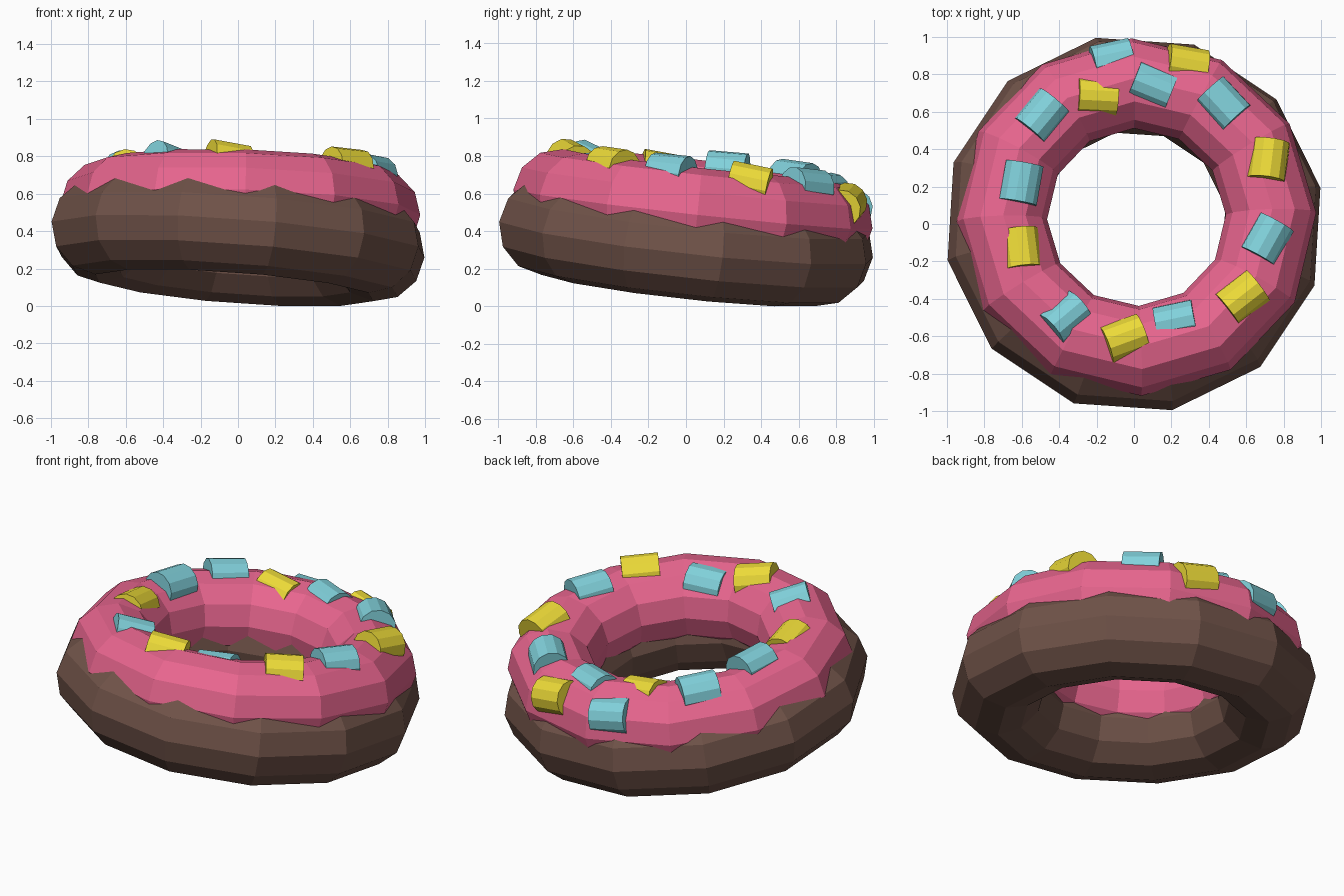
import bpy, bmesh, math
from mathutils import Vector, Matrix
from mathutils.bvhtree import BVHTree

if "Cube" in bpy.data.objects:
    bpy.data.objects.remove(bpy.data.objects["Cube"])


def material(name, rgb):
    m = bpy.data.materials.new(name)
    m.diffuse_color = (*rgb, 1)
    m.use_nodes = True
    m.node_tree.nodes["Principled BSDF"].inputs["Base Color"].default_value = m.diffuse_color
    return m


BROWN = material("dough_brown", (0.16, 0.085, 0.065))
PINK = material("icing_pink", (0.80, 0.13, 0.27))
CYAN = material("sprinkle_cyan", (0.22, 0.64, 0.71))
YELLOW = material("sprinkle_yellow", (0.85, 0.71, 0.04))


def finish(bm, name, mat):
    bmesh.ops.recalc_face_normals(bm, faces=bm.faces[:])
    me = bpy.data.meshes.new(name)
    bm.to_mesh(me)
    bm.free()
    me.materials.append(mat)
    ob = bpy.data.objects.new(name, me)
    bpy.context.collection.objects.link(ob)
    return ob


def tilt(center, sx, sy, yaw):
    """Frame whose flat plane has slopes sx, sy, spun by yaw degrees."""
    n = Vector((-sx, -sy, 1)).normalized()
    rot = Vector((0, 0, 1)).rotation_difference(n).to_matrix().to_4x4()
    return Matrix.Translation(center) @ rot @ Matrix.Rotation(math.radians(yaw), 4, 'Z')


def torus(R, r, frame, seg=12, sides=12):
    bm = bmesh.new()
    rings = []
    for i in range(seg):
        a = 2 * math.pi * i / seg
        ring = []
        for j in range(sides):
            b = 2 * math.pi * j / sides
            d = R + r * math.cos(b)
            ring.append(bm.verts.new(frame @ Vector((d * math.cos(a), d * math.sin(a), r * math.sin(b)))))
        rings.append(ring)
    for i in range(seg):
        p, q = rings[i], rings[(i + 1) % seg]
        for j in range(sides):
            k = (j + 1) % sides
            bm.faces.new((p[j], q[j], q[k], p[k]))
    return bm


# Dough ring, leaning, resting on the ground
dough = torus(0.76, 0.26, tilt((0, 0, 0.36), -0.075, -0.11, 11.3))
low = min(v.co.z for v in dough.verts)
bmesh.ops.translate(dough, verts=dough.verts[:], vec=(0, 0, -low))
finish(dough, "dough", BROWN)

# Icing ring, sunk into the top of the dough
ICE_R, ICE_r = 0.72, 0.242
ice_frame = tilt((0.013, 0.037, 0.518), -0.03, -0.11, 1.5)
icing = torus(ICE_R, ICE_r, ice_frame)
bmesh.ops.recalc_face_normals(icing, faces=icing.faces[:])
surface = BVHTree.FromBMesh(icing)
finish(icing, "icing", PINK)

# Sprinkles: x, y, direction in degrees, visible width, colour
SPRINKLES = [
    (-0.12, 0.92, 12, 0.15, CYAN), (0.29, 0.88, -10, 0.17, YELLOW),
    (0.10, 0.735, -22, 0.13, CYAN), (-0.19, 0.665, -3, 0.12, YELLOW),
    (0.48, 0.65, -47, 0.18, CYAN), (0.725, 0.345, 83, 0.18, YELLOW),
    (0.71, -0.075, 61, 0.17, CYAN), (0.58, -0.385, 38, 0.17, YELLOW),
    (0.21, -0.475, 12, 0.12, CYAN), (-0.05, -0.595, 20, 0.16, YELLOW),
    (-0.36, -0.485, 40, 0.14, CYAN), (-0.58, -0.12, 97, 0.14, YELLOW),
    (-0.595, 0.22, 80, 0.19, CYAN), (-0.49, 0.585, 50, 0.18, CYAN),
]
SPR_R, SPR_L = 0.105, 0.21
for i, (x, y, ang, w, mat) in enumerate(SPRINKLES):
    p = surface.ray_cast(Vector((x, y, 3)), Vector((0, 0, -1)))[0]
    # smooth ring normal at the hit point
    loc = ice_frame.inverted() @ p
    core = Vector((loc.x, loc.y, 0)).normalized() * ICE_R
    n = (ice_frame.to_3x3() @ (loc - core)).normalized()
    d = Vector((math.cos(math.radians(ang)), math.sin(math.radians(ang)), 0))
    d.z = -(n.x * d.x + n.y * d.y) / n.z      # lies in the surface, keeps plan direction
    d.normalize()
    side = n.cross(d)
    depth = math.sqrt(SPR_R ** 2 - (w / 2) ** 2) - w * w / 8 / ICE_r
    c = p - n * depth
    frame = Matrix((side, n, d)).transposed().to_4x4()
    frame.translation = c
    bm = bmesh.new()
    bmesh.ops.create_cone(bm, cap_ends=True, segments=12, radius1=SPR_R, radius2=SPR_R,
                          depth=SPR_L, matrix=frame)
    finish(bm, f"sprinkle_{i + 1}", mat)
